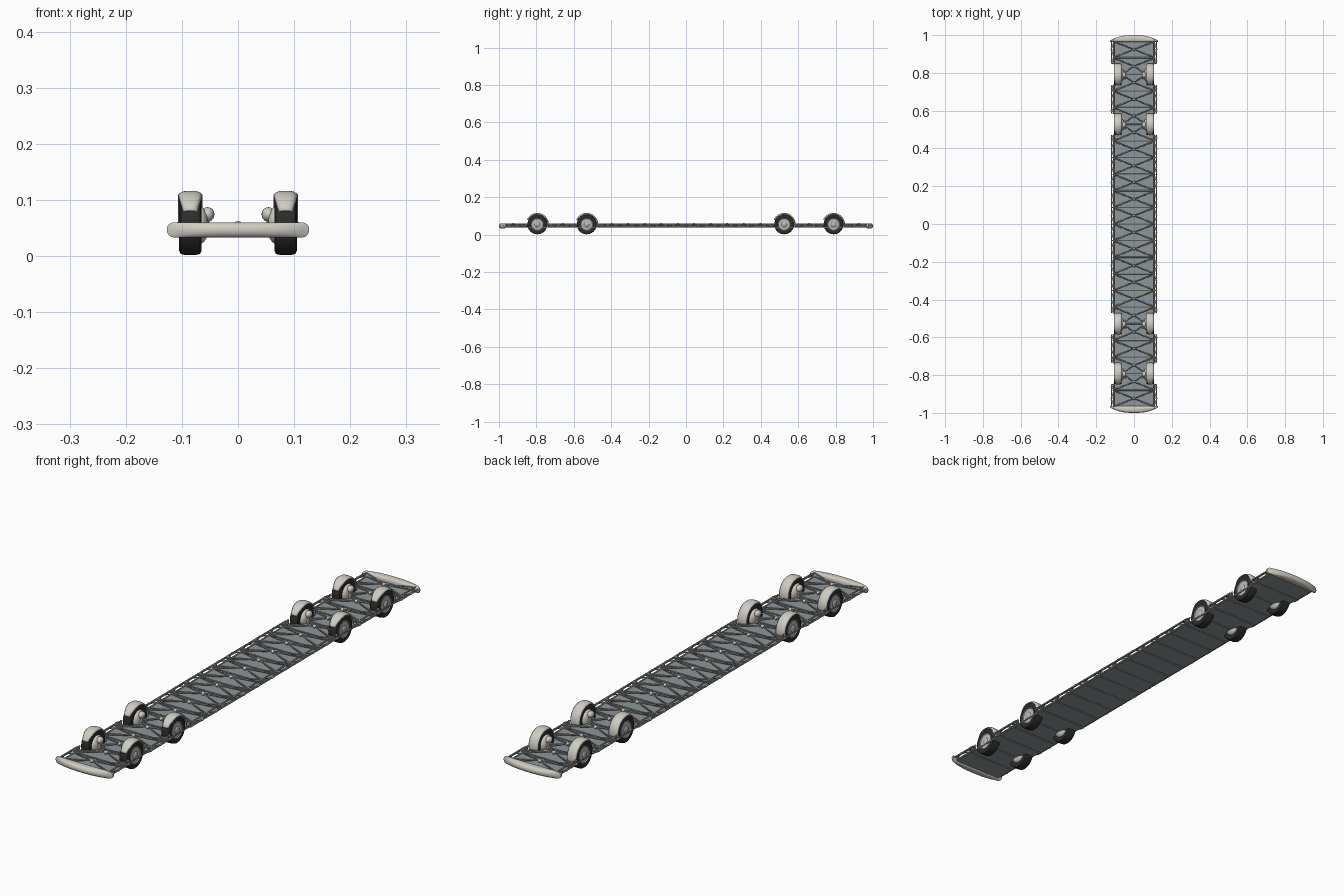
import bpy, bmesh, math
from mathutils import Vector, Matrix

if "Cube" in bpy.data.objects:
    bpy.data.objects.remove(bpy.data.objects["Cube"])

def mat(name, c):
    m = bpy.data.materials.new(name)
    m.diffuse_color = (*c, 1)
    m.use_nodes = True
    m.node_tree.nodes["Principled BSDF"].inputs["Base Color"].default_value = m.diffuse_color
    return m

SHELL = mat("shell_cream", (0.62, 0.60, 0.55))
RUBBER = mat("rubber", (0.025, 0.025, 0.025))
PLATE = mat("deck_grey", (0.27, 0.31, 0.33))
STEEL = mat("tube_steel", (0.38, 0.38, 0.36))
HUB = mat("hub_grey", (0.5, 0.5, 0.49))

def finish(bm, name, material, smooth=True):
    bmesh.ops.recalc_face_normals(bm, faces=bm.faces[:])
    me = bpy.data.meshes.new(name)
    bm.to_mesh(me)
    bm.free()
    ob = bpy.data.objects.new(name, me)
    bpy.context.collection.objects.link(ob)
    me.materials.append(material)
    if smooth:
        bpy.ops.object.select_all(action='DESELECT')
        bpy.context.view_layer.objects.active = ob
        ob.select_set(True)
        bpy.ops.object.shade_smooth_by_angle(angle=math.radians(40))
    return ob

def tube(bm, a, b, r, n=8):
    a, b = Vector(a), Vector(b)
    d = b - a
    m = Matrix.Translation((a + b) / 2) @ d.to_track_quat('Z', 'Y').to_matrix().to_4x4()
    bmesh.ops.create_cone(bm, cap_ends=True, segments=n, radius1=r, radius2=r,
                          depth=d.length, matrix=m)

def ball(bm, p, r):
    bmesh.ops.create_uvsphere(bm, u_segments=10, v_segments=6, radius=r,
                              matrix=Matrix.Translation(p))

def lathe(name, profile, centre, side, material, n=40):
    # profile of (x, radius) turned about the axle
    bm = bmesh.new()
    rings = []
    for x, r in profile:
        rings.append([bm.verts.new((centre[0] + side * x,
                                    centre[1] + r * math.cos(2 * math.pi * i / n),
                                    centre[2] + r * math.sin(2 * math.pi * i / n)))
                      for i in range(n)])
    for p, q in zip(rings, rings[1:]):
        for i in range(n):
            bm.faces.new((p[i], p[(i + 1) % n], q[(i + 1) % n], q[i]))
    bm.faces.new(rings[0])
    bm.faces.new(rings[-1])
    return finish(bm, name, material)

PITCH, BAYS = 0.088, 22
WHEEL_NODES = (-9, -6, 6, 9)
WX, WZ, TIRE_R = 0.085, 0.055, 0.053

# deck plates
bm = bmesh.new()
for k in range(-11, 11):
    m = Matrix.Translation((0, (k + .5) * PITCH, 0.040)) @ Matrix.Diagonal((0.21, PITCH - .005, .004, 1))
    bmesh.ops.create_cube(bm, size=1, matrix=m)
finish(bm, "deck_plates", PLATE, False)

# crossbars and pyramid bracing above the deck
bm, nodes = bmesh.new(), bmesh.new()
for k in range(-11, 12):
    y = k * PITCH
    w = 0.062 if k in WHEEL_NODES else 0.105
    tube(bm, (-w, y, .044), (w, y, .044), .0028)
for k in range(-11, 11):
    y0, y1 = k * PITCH, (k + 1) * PITCH
    apex = (0, (y0 + y1) / 2, .055)
    ball(nodes, apex, .0075)
    for s in (-1, 1):
        for yk, n in ((y0, k), (y1, k + 1)):
            x = .06 if n in WHEEL_NODES else .107
            tube(bm, apex, (s * x, yk, .054), .0026)
            tube(bm, apex, (s * x * .98, yk * .85 + apex[1] * .15, .044), .002)
finish(bm, "deck_bracing", STEEL)

# side rails, broken at the wheels
bm = bmesh.new()
for s in (-1, 1):
    for k in range(-11, 11):
        y0 = k * PITCH + (.058 if k in WHEEL_NODES else 0)
        y1 = (k + 1) * PITCH - (.058 if k + 1 in WHEEL_NODES else 0)
        ym = (y0 + y1) / 2
        up, low, out = (.107, .056), (.107, .042), (.119, .049)
        for x, z in (up, low, out):
            tube(bm, (s * x, y0, z), (s * x, y1, z), .003)
        for x, z in (up, low):
            for y in (y0, y1):
                tube(bm, (s * x, y, z), (s * out[0], ym, out[1]), .002)
                tube(bm, (s * x, y, z), (s * out[0], y, out[1]), .002)
        for y in (y0, y1):
            tube(bm, (s * .107, y, .042), (s * .107, y, .056), .0025)
            ball(nodes, (s * .107, y, .056), .0045)
        ball(nodes, (s * out[0], ym, out[1]), .0045)
finish(bm, "side_rails", STEEL)
finish(nodes, "frame_nodes", SHELL)

# rounded end bumpers
def bumper(name, s):
    bm = bmesh.new()
    hw, xs = .127, [i / 14 for i in range(-14, 15)]
    plan = [(hw * t, -1 + .028 * abs(t) ** 2.5) for t in xs]
    plan += [(hw * t, -.964) for t in reversed(xs)]
    rings = []
    for j in range(9):
        a = -math.pi / 2 + math.pi * j / 8
        c = math.cos(a)
        fx, fy = .90 + .10 * c, .45 + .55 * c
        rings.append([bm.verts.new((x * fx, s * (-.978 + (y + .978) * fy), .0465 + .0135 * math.sin(a)))
                      for x, y in plan])
    n = len(plan)
    for p, q in zip(rings, rings[1:]):
        for i in range(n):
            bm.faces.new((p[i], p[(i + 1) % n], q[(i + 1) % n], q[i]))
    bm.faces.new(rings[0])
    bm.faces.new(rings[-1])
    finish(bm, name, SHELL)

bumper("front_bumper", 1)
bumper("rear_bumper", -1)

# fender: crowned strip over the wheel, tapering at the front
def fender(name, c, s):
    bm = bmesh.new()
    rows, N, M = [], 24, 8
    for i in range(N + 1):
        a = math.radians(-12 + 167 * i / N)
        t = min(1, (1 - i / N) / .35)
        half = .012 + .009 * math.sin(t * math.pi / 2)
        row = []
        for j in range(M + 1):
            u = -1 + 2 * j / M
            r = .060 - .006 * abs(u) ** 4
            row.append(bm.verts.new((c[0] + half * u, c[1] + r * math.cos(a), c[2] + r * math.sin(a))))
        rows.append(row)
    for p, q in zip(rows, rows[1:]):
        for j in range(M):
            bm.faces.new((p[j], p[j + 1], q[j + 1], q[j]))
    ob = finish(bm, name, SHELL)
    mod = ob.modifiers.new("thickness", 'SOLIDIFY')
    mod.thickness = .002
    mod.offset = 0

tire = [(-.016, .034), (-.019, .038), (-.020, .046), (-.017, .0515), (-.010, TIRE_R), (.010, TIRE_R),
        (.017, .0515), (.020, .046), (.019, .038), (.016, .034)]
rim = [(.008, .034), (.018, .0345), (.019, .032), (.016, .030), (.017, .014), (.020, .011), (.021, .004)]
motor = [(-.010, .034), (-.019, .0335), (-.024, .030), (-.029, .023), (-.031, .014), (-.031, .005)]

for k in WHEEL_NODES:
    for s, side in ((-1, "left"), (1, "right")):
        c = (s * WX, k * PITCH - .003, WZ)
        tag = f"{side}_{k}"
        lathe("tire_" + tag, tire, c, s, RUBBER)
        lathe("rim_" + tag, rim, c, s, HUB)
        lathe("wheel_motor_" + tag, motor, c, s, SHELL)
        fender("fender_" + tag, c, s)
        # upper suspension housing and arm
        bm = bmesh.new()
        bmesh.ops.create_uvsphere(bm, u_segments=16, v_segments=10, radius=1,
                                  matrix=Matrix.Translation((s * .054, c[1], .074)) @ Matrix.Diagonal((.012, .016, .013, 1)))
        for dy in (-.02, .02):
            tube(bm, (s * .056, c[1], .06), (s * .045, c[1] + dy, .044), .004)
        finish(bm, "suspension_" + tag, SHELL)
